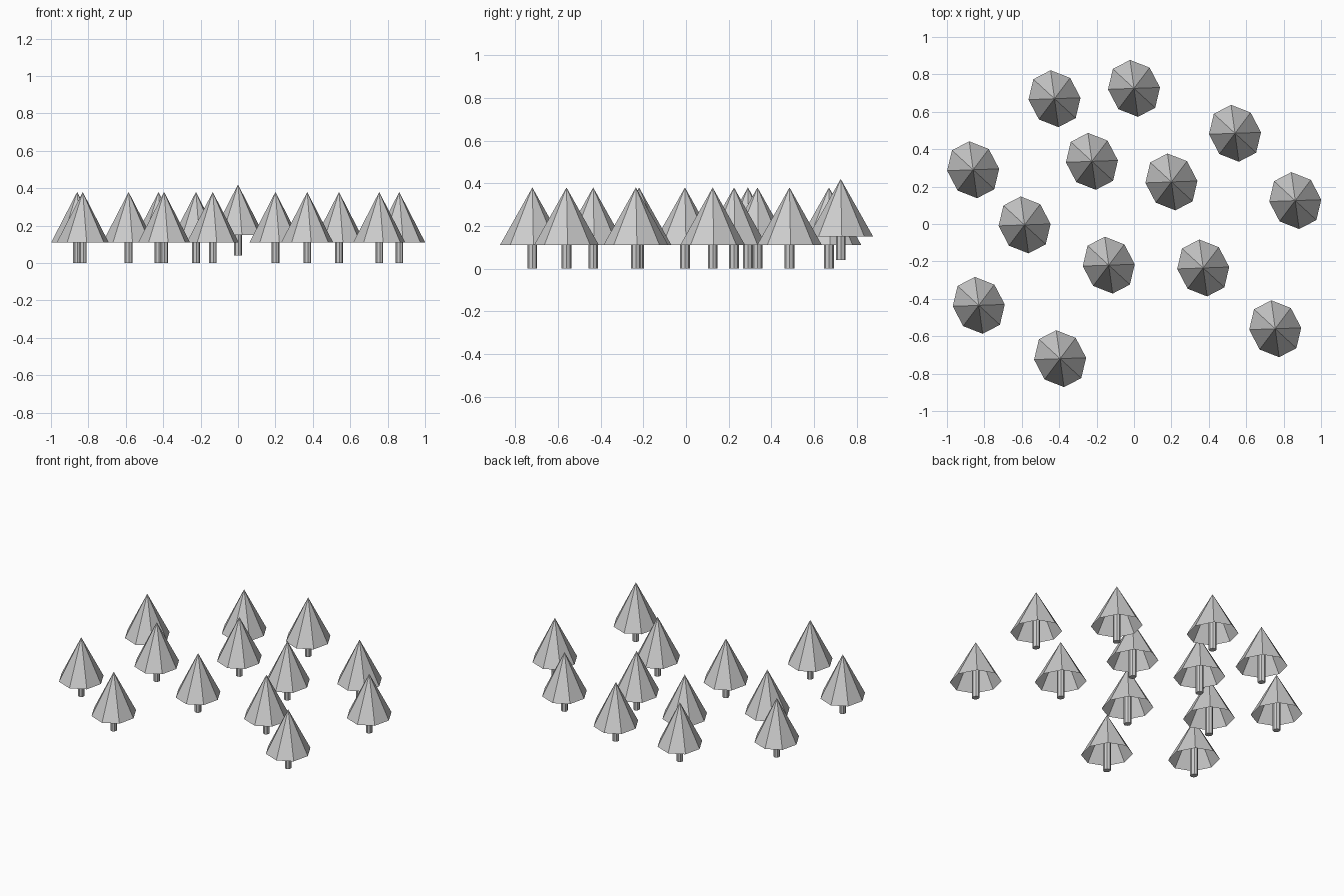
import bpy, bmesh
from mathutils import Matrix

if "Cube" in bpy.data.objects:
    bpy.data.objects.remove(bpy.data.objects["Cube"])

# One plain grey for everything
grey = bpy.data.materials.new("plain_grey")
grey.use_nodes = True
colour = (0.6, 0.6, 0.6, 1)
grey.diffuse_color = colour
grey.node_tree.nodes["Principled BSDF"].inputs["Base Color"].default_value = colour


def cone_mesh(name, bottom, top, r_bottom, r_top, capped, skew):
    """Eight-sided flat-shaded cone between two heights, skewed in plan."""
    bm = bmesh.new()
    bmesh.ops.create_cone(bm, cap_ends=capped, segments=8, radius1=r_bottom,
                          radius2=r_top, depth=top - bottom)
    bmesh.ops.remove_doubles(bm, verts=bm.verts, dist=0.0001)
    bm.transform(Matrix.Translation((0, 0, (bottom + top) / 2)) @ skew)
    mesh = bpy.data.meshes.new(name)
    bm.to_mesh(mesh)
    bm.free()
    mesh.materials.append(grey)
    return mesh


# Plan of each tree: an octagon stretched slightly along one diagonal
skew = Matrix(((0.139, -0.021, 0, 0), (0.005, 0.152, 0, 0),
               (0, 0, 1, 0), (0, 0, 0, 1)))
foliage = cone_mesh("foliage", 0.11, 0.38, 1, 0, False, skew)
trunk = cone_mesh("trunk", 0, 0.22, 0.15, 0.15, True, skew)

# Scattered trees: x, y and ground height
spots = [(-0.425, 0.67, 0), (0, 0.725, 0.04), (0.54, 0.485, 0),
         (-0.86, 0.29, 0), (-0.225, 0.335, 0), (0.2, 0.225, 0),
         (0.862, 0.125, 0), (-0.585, -0.005, 0), (-0.135, -0.22, 0),
         (0.37, -0.235, 0), (-0.83, -0.435, 0), (-0.395, -0.72, 0),
         (0.755, -0.56, 0)]

for number, spot in enumerate(spots, 1):
    for part in (foliage, trunk):
        obj = bpy.data.objects.new(f"{part.name}_{number}", part)
        obj.location = spot
        bpy.context.collection.objects.link(obj)
